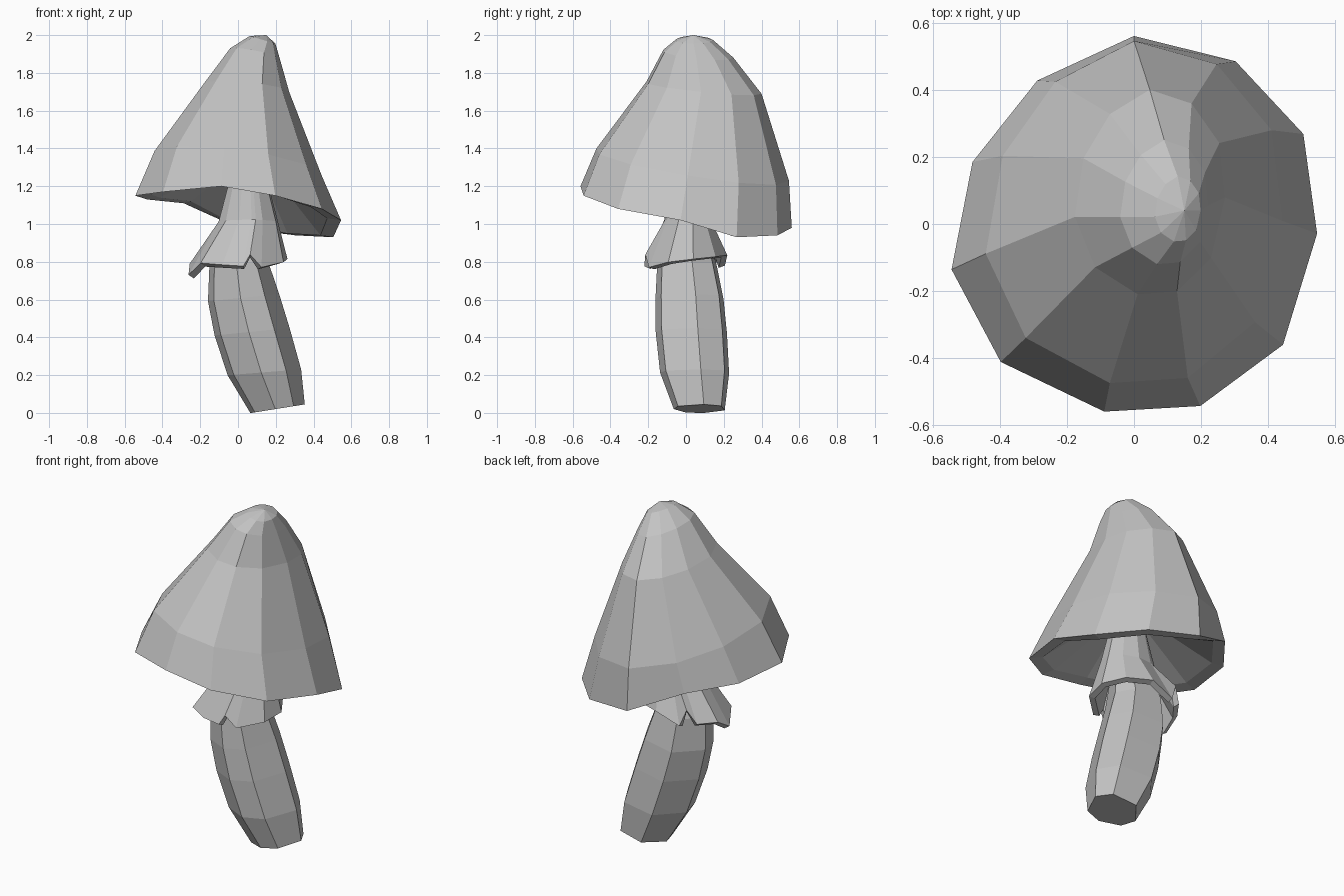
import bpy, bmesh
from math import cos, sin, radians

cube = bpy.data.objects.get("Cube")
if cube:
    bpy.data.objects.remove(cube)

grey = bpy.data.materials.new("plain grey")
grey.use_nodes = True
grey.diffuse_color = (0.55, 0.55, 0.55, 1)
grey.node_tree.nodes["Principled BSDF"].inputs["Base Color"].default_value = grey.diffuse_color


def ring(bm, spokes, centre, rx, ry, slope_x=0, slope_y=0, lift=None):
    """Tilted oval of vertices, optionally with a ragged height."""
    x, y, z = centre
    verts = []
    for i, (angle, swell) in enumerate(spokes):
        dx = rx * swell * cos(radians(angle))
        dy = ry * swell * sin(radians(angle))
        dz = slope_x * dx + slope_y * dy + (lift[i] if lift else 0)
        verts.append(bm.verts.new((x + dx, y + dy, z + dz)))
    return verts


def bridge(bm, lower, upper):
    n = len(lower)
    for i in range(n):
        j = (i + 1) % n
        bm.faces.new((lower[i], lower[j], upper[j], upper[i]))


def loft(name, spokes, rings, closed=True, tip=None):
    """Skin a stack of rings and close its ends."""
    bm = bmesh.new()
    loops = [ring(bm, spokes, *r) for r in rings]
    for lower, upper in zip(loops, loops[1:]):
        bridge(bm, lower, upper)
    if closed:
        bm.faces.new(loops[0][::-1])
    if tip:
        top = bm.verts.new(tip)
        for i, v in enumerate(loops[-1]):
            bm.faces.new((v, loops[-1][(i + 1) % len(spokes)], top))
    elif closed:
        bm.faces.new(loops[-1])
    bmesh.ops.recalc_face_normals(bm, faces=bm.faces)
    mesh = bpy.data.meshes.new(name)
    bm.to_mesh(mesh)
    bm.free()
    mesh.materials.append(grey)
    obj = bpy.data.objects.new(name, mesh)
    bpy.context.collection.objects.link(obj)
    return obj


# Cap: conical underside, wavy rim lip, then the leaning bell up to its tip
cap_spokes = [(-166, 1.0), (-134, 1.02), (-99, 1.01), (-70, 1.03), (-39, 1.02), (-3, 0.975),
              (28, 1.02), (58, 1.02), (90, 1.0), (124, 0.92), (159, 0.92)]
rim = [0.08, 0.1, 0.13, 0.08, 0.01, -0.05, -0.14, -0.13, -0.09, 0.04, 0.06]
loft("mushroom_cap", cap_spokes, [
    ((0.05, 0.02, 1.3), 0.13, 0.13, -0.1, -0.1),
    ((0.0, 0.0, 1.08), 0.485, 0.49, 0, 0, rim),
    ((0.0, 0.0, 1.07), 0.56, 0.56, 0, 0, rim),
    ((0.0, 0.035, 1.31), 0.455, 0.51, -0.13, -0.16),
    ((0.047, 0.095, 1.72), 0.23, 0.305, -0.1, -0.1),
    ((0.09, 0.065, 1.9), 0.135, 0.185, -0.2, -0.1),
    ((0.13, 0.045, 1.975), 0.07, 0.097, -0.3, 0),
], tip=(0.15, 0.04, 2.0))

# Stem: seven uneven sides, bulging and bent
stem_spokes = [(8, 1.0), (51, 1.03), (112, 1.0), (174, 1.0), (214, 1.0), (265, 1.0), (305, 1.02)]
loft("stem", stem_spokes, [
    ((0.21, 0.075, 0.022), 0.145, 0.14, 0.16),
    ((0.14, 0.052, 0.215), 0.196, 0.19, 0.08),
    ((0.075, 0.035, 0.43), 0.2, 0.196, 0.1),
    ((0.03, 0.025, 0.61), 0.19, 0.187, 0.1),
    ((0.005, 0.01, 0.79), 0.157, 0.163, 0.05),
    ((0.04, 0.01, 1.0), 0.10, 0.10),
    ((0.06, 0.01, 1.4), 0.07, 0.07),
])

# Skirt: flared collar with a ragged hem, notched at the front and the back
hem = [0.01, 0.02, 0.03, -0.02, 0.08, 0.0, 0.0, -0.055, 0.01, 0.0, -0.01, 0.05, -0.02, 0.0]
skirt_spokes = [(a, 1.0) for a in
                (10, 45, 80, 112, 121, 134, 164, 190, 222, 252, 276, 284, 298, 335)]
skirt = loft("stem_skirt", skirt_spokes, [
    ((0.0, 0.0, 0.795), 0.266, 0.222, 0.03, 0.04, hem),
    ((0.055, 0.015, 1.01), 0.16, 0.13, 0.0, -0.1),
    ((0.055, 0.01, 1.2), 0.11, 0.10),
    ((0.06, 0.01, 1.34), 0.10, 0.10),
], closed=False)
thickness = skirt.modifiers.new("thickness", "SOLIDIFY")
thickness.thickness = 0.035
thickness.offset = -1
